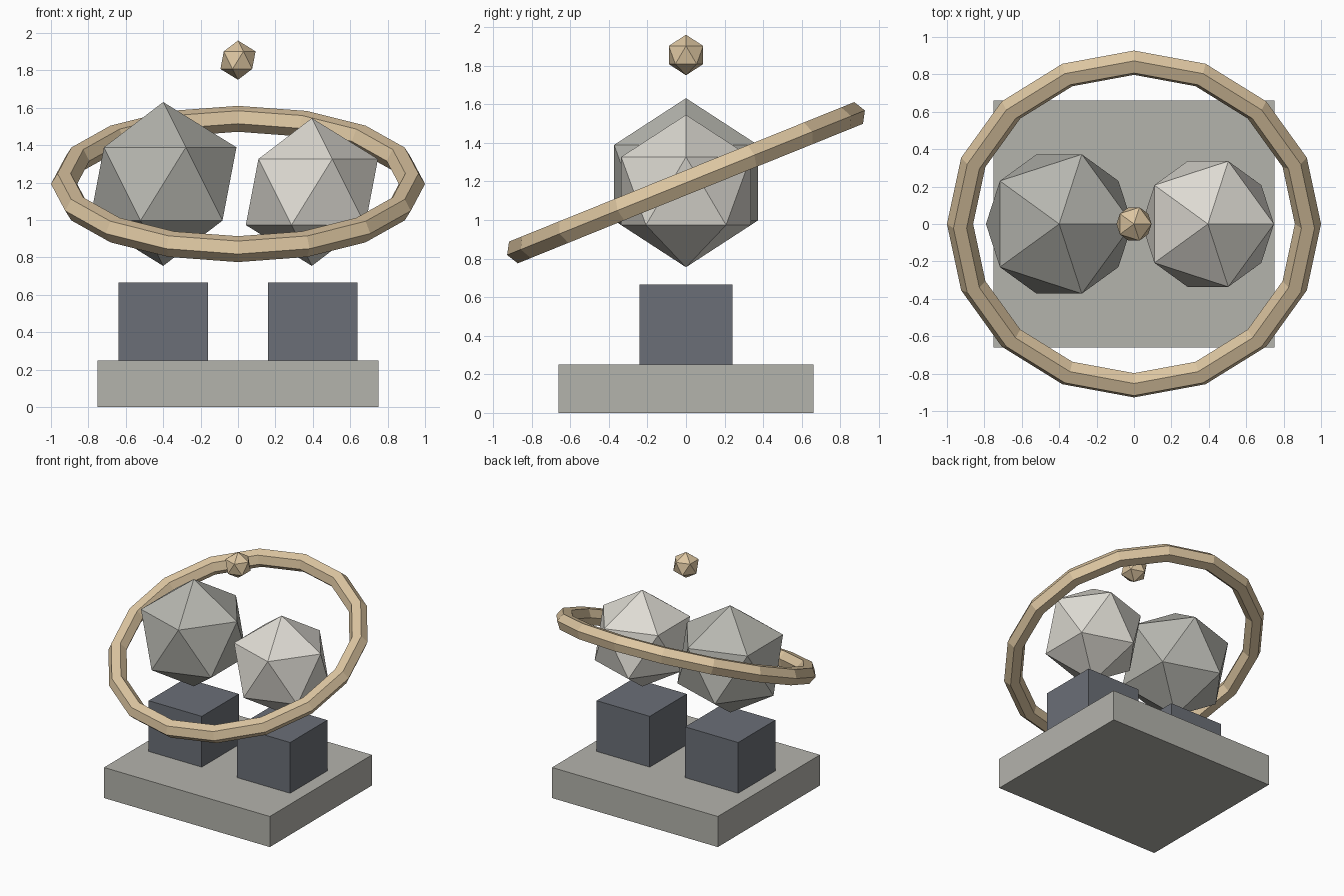
import bpy
import math
from mathutils import Matrix

cube = bpy.data.objects.get("Cube")
if cube:
    bpy.data.objects.remove(cube, do_unlink=True)


def material(name, rgb):
    """Make a flat material from 0-255 display values."""
    linear = [((c / 255 + 0.055) / 1.055) ** 2.4 for c in rgb] + [1.0]
    mat = bpy.data.materials.new(name)
    mat.use_nodes = True
    mat.diffuse_color = linear
    bsdf = next(n for n in mat.node_tree.nodes if n.type == 'BSDF_PRINCIPLED')
    bsdf.inputs["Base Color"].default_value = linear
    bsdf.inputs["Roughness"].default_value = 0.8
    return mat


stone = material("warm grey stone", (180, 179, 172))
slate = material("dark slate", (107, 111, 119))
grey = material("mid grey", (182, 182, 175))
pale = material("pale grey", (222, 219, 211))
sand = material("sand gold", (221, 198, 161))


def finish(name, mat):
    obj = bpy.context.object
    obj.name = obj.data.name = name
    obj.data.materials.append(mat)
    return obj


def box(name, mat, x, size, bottom):
    bpy.ops.mesh.primitive_cube_add(size=1)
    obj = finish(name, mat)
    obj.data.transform(Matrix.Diagonal((*size, 1)))
    obj.location = (x, 0, bottom + size[2] / 2)


def gem(name, mat, x, z, radius):
    bpy.ops.mesh.primitive_ico_sphere_add(subdivisions=1, radius=radius,
                                          location=(x, 0, z))
    finish(name, mat)


# Base slab and the two blocks standing on it
box("base", stone, 0, (1.5, 1.32, 0.25), 0)
for side, x in (("right", -0.4), ("left", 0.4)):
    box(side + "_block", slate, x, (0.48, 0.48, 0.415), 0.25)

# Faceted boulders floating over the blocks, and the small gem on top
gem("right_boulder", grey, -0.4, 1.193, 0.438)
gem("left_boulder", pale, 0.395, 1.15, 0.395)
gem("top_gem", sand, 0, 1.855, 0.105)

# Tilted ring around the boulders
bpy.ops.mesh.primitive_torus_add(major_segments=16, minor_segments=6,
                                 major_radius=0.93, minor_radius=0.07,
                                 location=(0, 0, 1.193),
                                 rotation=(math.radians(22), 0, 0))
finish("ring", sand)
bpy.ops.object.shade_flat()
